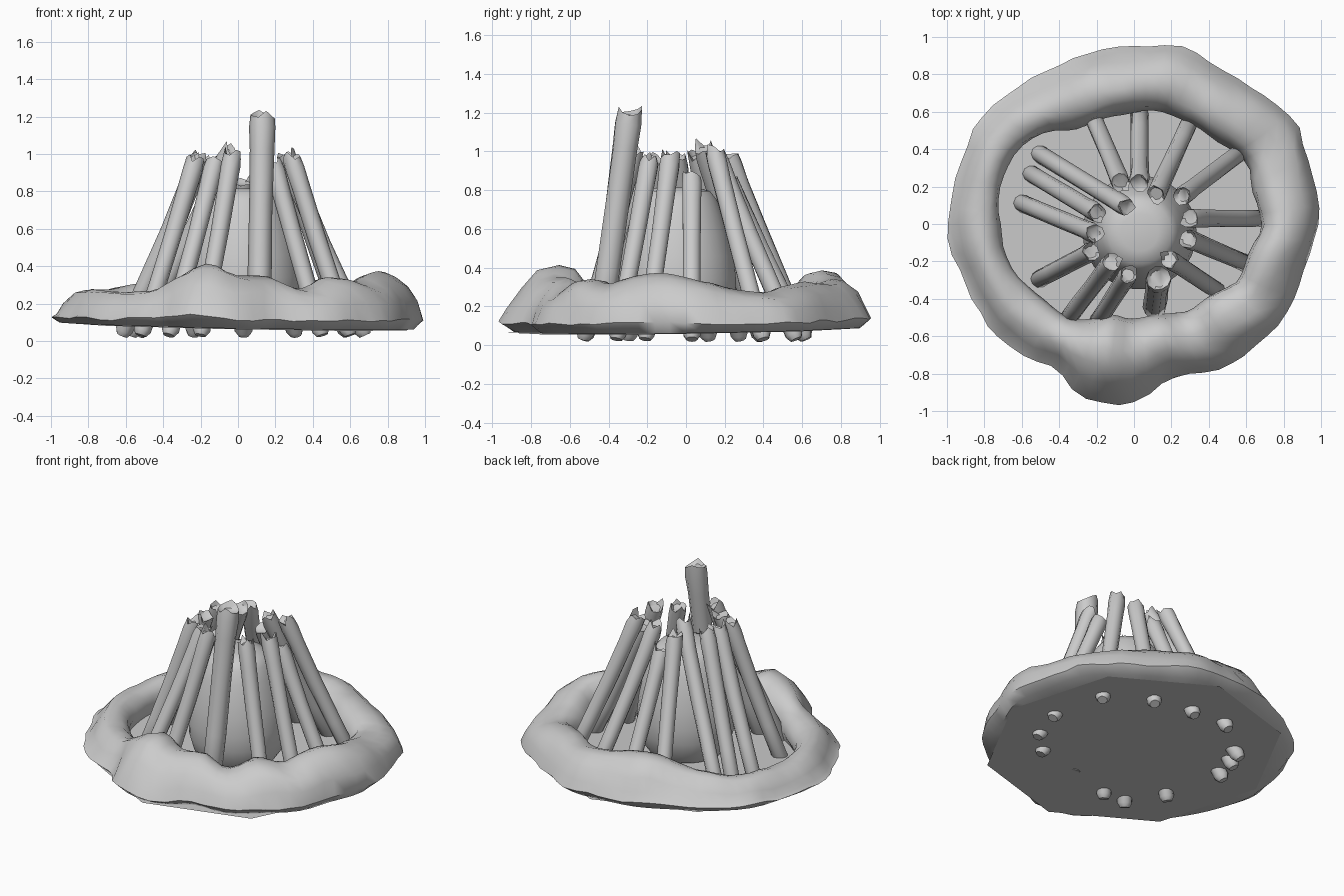
import bpy, bmesh, math, random
from mathutils import Vector, noise

random.seed(4)
cube = bpy.data.objects.get("Cube")
if cube:
    bpy.data.objects.remove(cube)

grey = bpy.data.materials.new("plain grey")
grey.use_nodes = True
COLOUR = (0.6, 0.6, 0.6, 1)
grey.diffuse_color = COLOUR
grey.node_tree.nodes["Principled BSDF"].inputs["Base Color"].default_value = COLOUR


def finish(name, bm, angle=40):
    """Turn a bmesh into a smooth-shaded grey object."""
    bmesh.ops.recalc_face_normals(bm, faces=bm.faces)
    mesh = bpy.data.meshes.new(name)
    bm.to_mesh(mesh)
    bm.free()
    mesh.materials.append(grey)
    obj = bpy.data.objects.new(name, mesh)
    bpy.context.collection.objects.link(obj)
    bpy.ops.object.select_all(action="DESELECT")
    obj.select_set(True)
    bpy.context.view_layer.objects.active = obj
    bpy.ops.object.shade_smooth_by_angle(angle=math.radians(angle))
    return obj


def bridge(bm, a, b):
    """Join two closed loops of vertices with quads."""
    n = len(a)
    for i in range(n):
        j = (i + 1) % n
        bm.faces.new((a[i], a[j], b[j], b[i]))


def floor_z(x, y):
    """Height of the slightly tilted ground."""
    return 0.08 - 0.02 * x + 0.015 * y


def polar(r, a, z=0):
    return Vector((r * math.cos(a), r * math.sin(a), z))


# Ground: a thin octagonal plate, turned a little
bm = bmesh.new()
corners = [polar(0.92, math.radians(45 * k - 5)) for k in range(8)]
for c in corners:
    c.z = floor_z(c.x, c.y) - 0.004
bm.faces.new([bm.verts.new(c) for c in corners])
finish("ground_plate", bm)

# Stone ring: inner radius, outer radius and height every 15 degrees from +x
INNER = [.68, .66, .68, .63, .62, .62, .6, .59, .6, .68, .74, .74,
         .72, .7, .66, .62, .59, .5, .5, .5, .54, .55, .62, .63]
OUTER = [.99, .98, 1.02, .98, .95, .98, .95, .95, .94, .97, 1, .98,
         1, .97, .95, .94, .88, .97, .95, .84, .91, .92, .95, .94]
HEIGHT = [.35, .3, .28, .31, .32, .33, .36, .39, .35, .3, .28, .27,
          .27, .27, .26, .26, .31, .41, .35, .34, .28, .35, .32, .37]
# Cross-section: share of the width, share of the height
SECTION = [(.07, 0), (0, .35), (.06, .7), (.2, .93), (.38, 1), (.58, .94),
           (.78, .68), (.91, .4), (1, .19), (.84, 0)]


def sample(table, s):
    """Smooth cyclic interpolation of a table."""
    i, f = int(s), s % 1
    n = len(table)
    p, a, b, q = (table[(i + k) % n] for k in (-1, 0, 1, 2))
    return a + f / 2 * (b - p + f * (2 * p - 5 * a + 4 * b - q + f * (3 * (a - b) + q - p)))


bm = bmesh.new()
loops = []
STEPS = 72
for k in range(STEPS):
    a = 2 * math.pi * k / STEPS
    s = k * len(INNER) / STEPS
    ri, ro, h = (sample(t, s) for t in (INNER, OUTER, HEIGHT))
    # the outer slope is fuller on the left than on the right
    fuller = 0.13 * math.cos(a)
    loop = []
    for t, u in SECTION:
        p = polar(ri + (ro - ri) * t, a)
        low = floor_z(p.x, p.y)
        if u > 0.3 and t > 0.7:
            u += fuller
        p.z = low + (h - low) * u
        if u > 0.1:
            p += noise.noise_vector(p * 7) * 0.018
        loop.append(bm.verts.new(p))
    loops.append(loop)
for k in range(STEPS):
    bridge(bm, loops[k], loops[(k + 1) % STEPS])
finish("stone_ring", bm, 50)

# Ember mound in the middle: blunt dome, rounded in at the foot
bm = bmesh.new()
loops = []
for r, z in ((.23, .086), (.275, .15), (.3, .24), (.305, .34), (.292, .46),
             (.267, .57), (.237, .67), (.205, .75), (.17, .795), (.1, .815)):
    circle = [Vector((0.03, -0.045, z)) + polar(r, math.radians(t)) for t in range(0, 360, 12)]
    loops.append([bm.verts.new(p) for p in circle])
for a, b in zip(loops, loops[1:]):
    bridge(bm, a, b)
bm.faces.new(loops[0])
bm.faces.new(loops[-1])
finish("ember_mound", bm)


def log(name, top, base, radius):
    """Leaning log with a bowed, lumpy trunk and a splintered top."""
    bm = bmesh.new()
    top, base = Vector(top), Vector(base)
    axis = (top - base).normalized()
    side = axis.cross(Vector((0, 1, 0))).normalized()
    up = axis.cross(side)
    sides, rings = 10, []

    def ring(t, r, rough=0.0, spikes=None):
        c = base.lerp(top, t)
        c.z -= 0.02 * math.sin(math.pi * t)
        loop = []
        for i in range(sides):
            a = 2 * math.pi * i / sides
            rr = r * (1 + random.uniform(-rough, rough))
            p = c + side * rr * math.cos(a) + up * rr * math.sin(a)
            if spikes:
                p += axis * spikes[i]
            loop.append(bm.verts.new(p))
        rings.append(loop)

    # trunk, flared a little towards the top
    for t, r in ((0, .6), (.03, .92), (.3, .92), (.6, .93), (.85, .97), (.95, 1.03)):
        ring(t, r * radius, 0.04)
    # splintered rim and the shallow hollow inside it
    spikes = [random.choice((0, 0, .01, .02, .035)) for _ in range(sides)]
    spikes[random.randrange(sides)] = 0.055
    ring(0.99, radius * 0.95, 0.08, spikes)
    ring(0.99, radius * 0.65, 0.1, [s * 0.2 - 0.005 for s in spikes])
    for a, b in zip(rings, rings[1:]):
        bridge(bm, a, b)
    bm.faces.new(rings[0])
    bm.faces.new(rings[-1])
    finish(name, bm, 50)


# Each log: top x, y, z and base x, y
LOGS = [
    (-.07, .22, .98, -.24, .62), (.03, .22, .85, .03, .62),
    (.12, .16, .97, .31, .57), (.26, .15, .99, .59, .4),
    (.3, .03, .87, .68, .03), (.29, -.08, .97, .6, -.21),
    (.19, -.19, .95, .45, -.36), (-.03, -.27, .99, -.2, -.53),
    (-.12, -.2, .97, -.37, -.53), (-.23, -.15, .96, -.52, -.3),
    (-.21, -.05, .97, -.62, .12), (-.2, .06, .98, -.57, .28),
    (-.04, .09, 1.02, -.53, .39),
]
for n, (x, y, z, bx, by) in enumerate(LOGS, 1):
    log(f"log_{n}", (x, y, z), (bx, by, 0.03), 0.051)
log("tall_log", (.13, -.29, 1.2), (.11, -.45, 0.07), 0.068)
